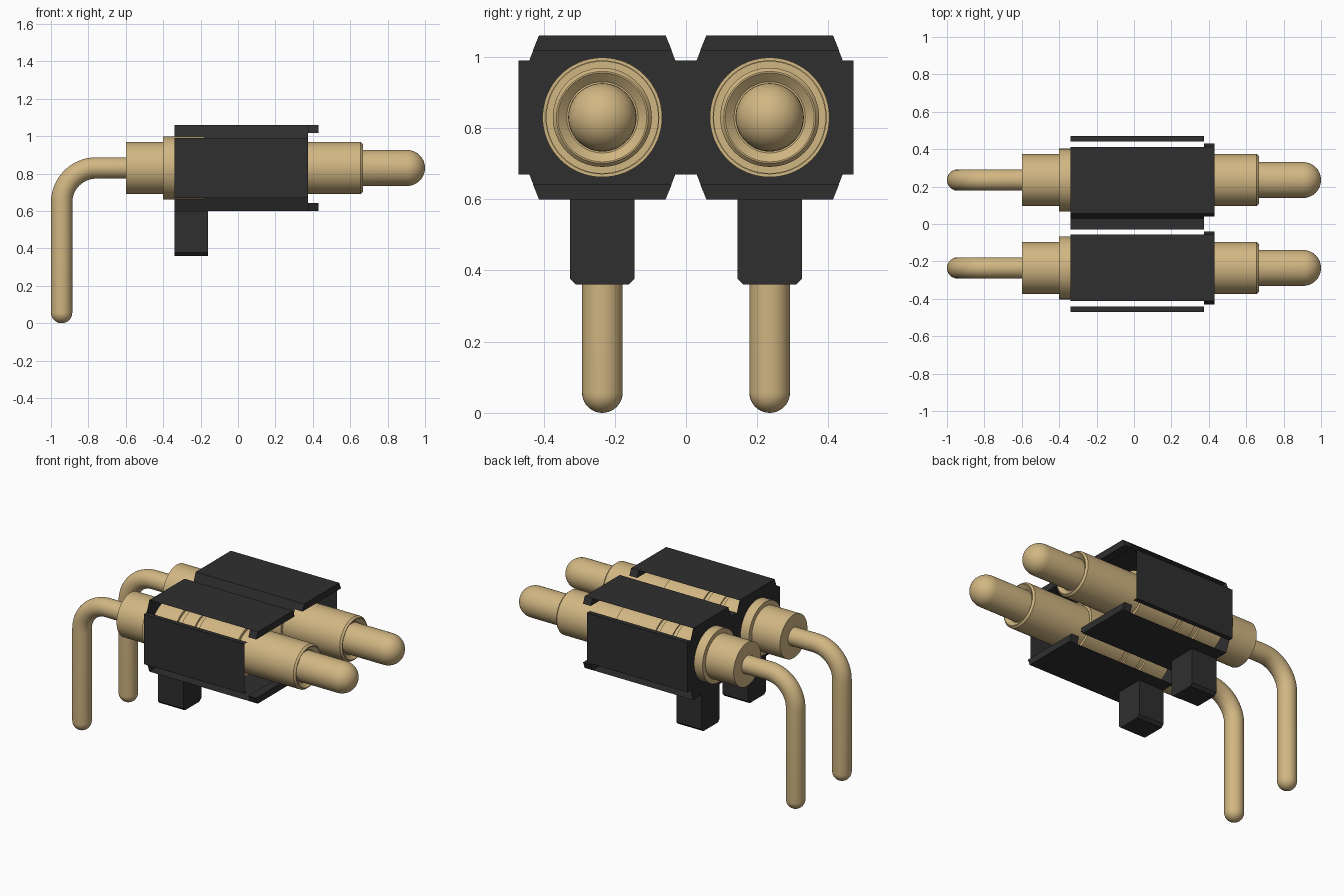
import bpy, bmesh, math
from mathutils import Vector

cube = bpy.data.objects.get("Cube")
if cube:
    bpy.data.objects.remove(cube, do_unlink=True)

AXIS_Z = 0.83      # height of the pin axis
PITCH = 0.235      # half the distance between the two pins
BACK, FRONT, LIP = -0.34, 0.375, 0.43


def material(name, rgb, rough):
    m = bpy.data.materials.new(name)
    m.use_nodes = True
    m.diffuse_color = (*rgb, 1)
    bsdf = m.node_tree.nodes["Principled BSDF"]
    bsdf.inputs["Base Color"].default_value = (*rgb, 1)
    bsdf.inputs["Roughness"].default_value = rough
    return m


gold = material("warm gold", (0.64, 0.47, 0.225), 0.5)
black = material("black plastic", (0.028, 0.028, 0.028), 0.6)


def finish(name, bm, mat, smooth=False):
    mesh = bpy.data.meshes.new(name)
    bm.to_mesh(mesh)
    bm.free()
    mesh.materials.append(mat)
    ob = bpy.data.objects.new(name, mesh)
    bpy.context.collection.objects.link(ob)
    if smooth:
        bpy.ops.object.select_all(action='DESELECT')
        ob.select_set(True)
        bpy.context.view_layer.objects.active = ob
        bpy.ops.object.shade_smooth_by_angle(angle=math.radians(35))
    return ob


def sweep(name, stations, y, segs=48):
    """Rings along a path in the xz plane: (x, z, heading, radius)."""
    bm = bmesh.new()
    rings = []
    for x, z, a, r in stations:
        side = Vector((-math.sin(a), 0, math.cos(a)))
        ring = []
        for i in range(segs):
            t = 2 * math.pi * i / segs
            p = Vector((x, y, z)) + side * (r * math.cos(t))
            p.y += r * math.sin(t)
            ring.append(bm.verts.new(p))
        rings.append(ring)
    for a, b in zip(rings, rings[1:]):
        for i in range(segs):
            j = (i + 1) % segs
            bm.faces.new((a[i], a[j], b[j], b[i]))
    bm.faces.new(rings[0])
    bm.faces.new(rings[-1])
    bmesh.ops.remove_doubles(bm, verts=bm.verts, dist=1e-5)
    bmesh.ops.recalc_face_normals(bm, faces=bm.faces)
    return finish(name, bm, gold, True)


def dome(r, steps=10):
    """Offsets and radii of a hemisphere, from its equator to its pole."""
    return [(r * math.sin(k * math.pi / 2 / steps),
             r * math.cos(k * math.pi / 2 / steps)) for k in range(steps + 1)]


def prism(name, outline, x0, x1):
    """Closed (y, z) outline extruded along x."""
    bm = bmesh.new()
    a = [bm.verts.new((x0, y, z)) for y, z in outline]
    b = [bm.verts.new((x1, y, z)) for y, z in outline]
    bm.faces.new(a)
    bm.faces.new(b)
    for i in range(len(a)):
        j = (i + 1) % len(a)
        bm.faces.new((a[i], a[j], b[j], b[i]))
    bmesh.ops.recalc_face_normals(bm, faces=bm.faces)
    return finish(name, bm, black)


# Housing shell: open at the front, with slots where the bevels are left out
top = [(0.47, 0.99), (0.44, 0.99), (0.413, 1.06), (0.057, 1.06), (0.03, 0.99),
       (-0.03, 0.99), (-0.057, 1.06), (-0.413, 1.06), (-0.44, 0.99), (-0.47, 0.99)]
outline = top + [(y, 2 * AXIS_Z - z) for y, z in reversed(top)]
slots = {1, 5, 7, 11, 13, 17}
bm = bmesh.new()
back = [bm.verts.new((BACK, y, z)) for y, z in outline]
front = [bm.verts.new((FRONT, y, z)) for y, z in outline]
bm.faces.new(reversed(back))
for i in range(len(outline)):
    if i not in slots:
        j = (i + 1) % len(outline)
        bm.faces.new((back[i], back[j], front[j], front[i]))
bmesh.ops.recalc_face_normals(bm, faces=bm.faces)
finish("housing_shell", bm, black)

# Everything that comes once per pin
for label, y in (("front", -PITCH), ("back", PITCH)):
    # Lips at the open end of the housing, above and below
    for where, s in (("upper", 1), ("lower", -1)):
        z_out, z_in = AXIS_Z + s * 0.23, AXIS_Z + s * 0.188
        prism(f"{label}_{where}_lip",
              [(y - 0.178, z_out), (y + 0.178, z_out),
               (y + 0.195, z_in), (y - 0.195, z_in)], FRONT, LIP)

    # Locating peg with chamfered lower corners
    w, c = 0.091, 0.017
    prism(f"{label}_peg",
          [(y - w, 0.60), (y - w, 0.36 + c), (y - w + c, 0.36),
           (y + w - c, 0.36), (y + w, 0.36 + c), (y + w, 0.60)], BACK, -0.16)

    # Stepped barrel with a collar and a recessed mouth
    barrel = [(-0.6, 0.0), (-0.6, 0.139), (-0.4, 0.139), (-0.4, 0.168),
              (-0.18, 0.168), (-0.18, 0.152), (-0.15, 0.152), (-0.15, 0.16),
              (-0.06, 0.16), (-0.06, 0.148), (-0.03, 0.148), (-0.03, 0.158),
              (0.25, 0.158), (0.25, 0.139), (0.655, 0.139), (0.667, 0.129),
              (0.667, 0.125), (0.645, 0.10), (0.645, 0.0)]
    sweep(f"{label}_barrel", [(x, AXIS_Z, 0, r) for x, r in barrel], y, 64)

    # Plunger with a round tip
    r = 0.096
    plunger = [(0.6, 0.0), (0.6, r)] + [(1 - r + d, q) for d, q in dome(r)]
    sweep(f"{label}_plunger", [(x, AXIS_Z, 0, q) for x, q in plunger], y)

    # Bent tail wire with a round end
    r, bend = 0.057, 0.185
    cx, cz = -1 + r + bend, AXIS_Z - bend
    tail = [(-0.58, AXIS_Z, math.pi, r)]
    for k in range(17):
        t = math.pi / 2 * (1 + k / 16)
        tail.append((cx + bend * math.cos(t), cz + bend * math.sin(t),
                     t + math.pi / 2, r))
    tail += [(-1 + r, r - d, math.pi * 1.5, q) for d, q in dome(r)]
    sweep(f"{label}_tail", tail, y, 32)
